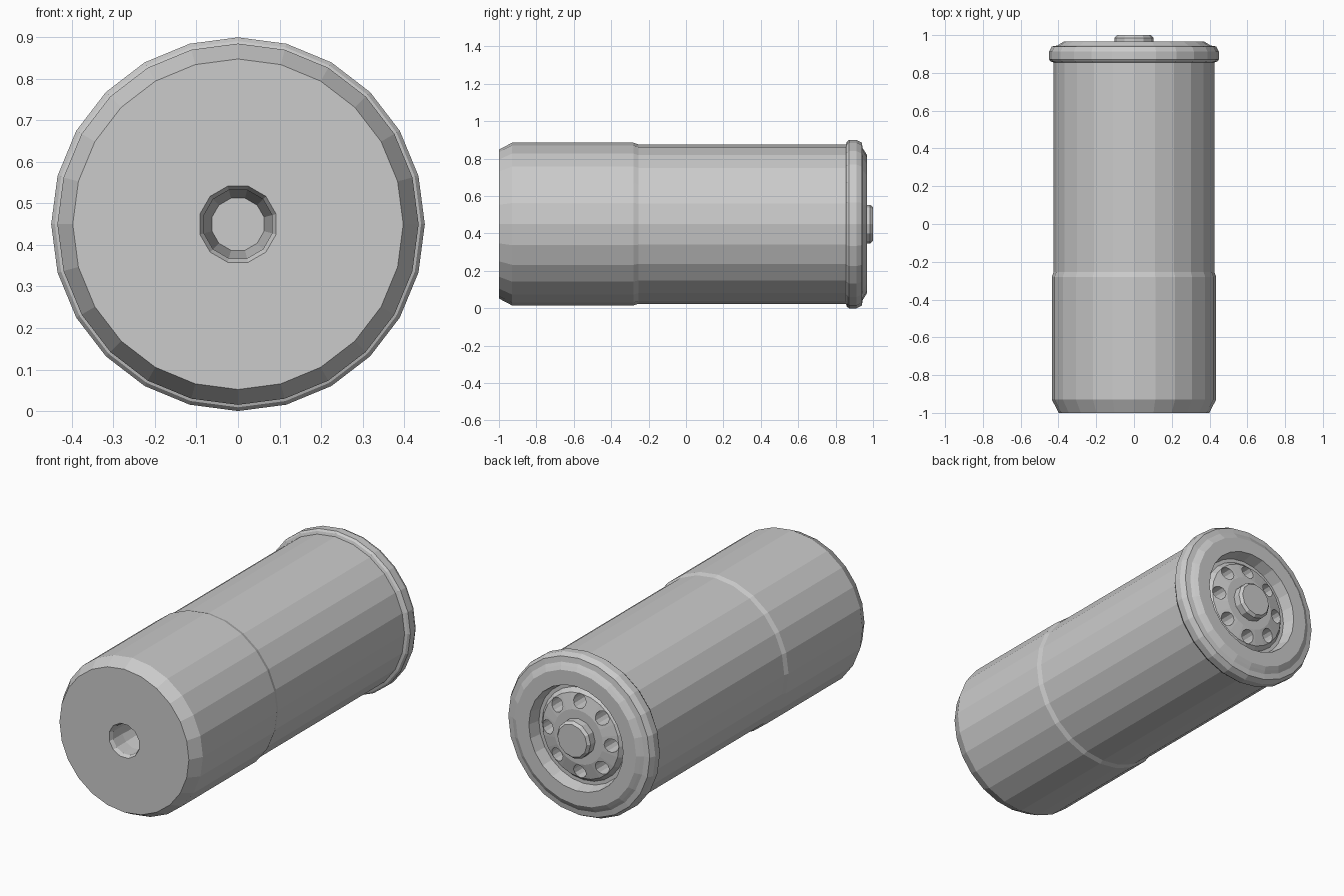
import bpy, bmesh
from math import sin, cos, pi

if "Cube" in bpy.data.objects:
    bpy.data.objects.remove(bpy.data.objects["Cube"])

CZ = 0.45  # height of the long axis


def lathe(name, profile, sides, phase=0.0, twist=0.0, cx=0.0, cz=CZ):
    """Closed solid turned about a y axis; profile is (radius, y), twist per ring."""
    bm = bmesh.new()
    rings = []
    for k, (r, y) in enumerate(profile):
        a0 = phase + twist * k
        rings.append([bm.verts.new((cx + r * sin(a0 + 2 * pi * i / sides), y,
                                    cz + r * cos(a0 + 2 * pi * i / sides)))
                      for i in range(sides)])
    for a, b in zip(rings, rings[1:]):
        for i in range(sides):
            j = (i + 1) % sides
            bm.faces.new((a[i], a[j], b[j], b[i]))
    bm.faces.new(rings[0])
    bm.faces.new(rings[-1])
    bmesh.ops.recalc_face_normals(bm, faces=bm.faces)
    me = bpy.data.meshes.new(name)
    bm.to_mesh(me)
    bm.free()
    ob = bpy.data.objects.new(name, me)
    bpy.context.collection.objects.link(ob)
    return ob


def cut(target, cutter):
    """Subtract the cutter, apply, and remove it."""
    mod = target.modifiers.new("cut", 'BOOLEAN')
    mod.operation = 'DIFFERENCE'
    mod.solver = 'EXACT'
    mod.object = cutter
    cutter.hide_render = True
    bpy.context.view_layer.objects.active = target
    bpy.ops.object.modifier_apply(modifier=mod.name)
    bpy.data.objects.remove(cutter)


# Main body: chamfered front sleeve, thinner rear tube, rolled rim and dished base
casing = lathe("casing", [
    (0.398, -1.0), (0.435, -0.93), (0.435, -0.28), (0.426, -0.255),
    (0.426, 0.855), (0.441, 0.86), (0.45, 0.872), (0.45, 0.912),
    (0.435, 0.94), (0.405, 0.945), (0.39, 0.955), (0.37, 0.967),
    (0.29, 0.967), (0.275, 0.90), (0.255, 0.90), (0.235, 0.925),
    (0.15, 0.945), (0.09, 0.945)], 24)

# Tapered twisted bore in the front face
cut(casing, lathe("bore_cutter", [
    (0.095, -1.02), (0.095, -1.0), (0.085, -0.98), (0.085, -0.90),
    (0.065, -0.72)], 12, phase=pi / 12, twist=0))

# Ring of eight vent holes in the base dish
for i in range(8):
    a = i * pi / 4
    cut(casing, lathe("vent_cutter", [(0.038, 0.84), (0.038, 1.0)], 12,
                      cx=0.195 * cos(a), cz=CZ + 0.195 * sin(a)))

# Centre boss on the base
lathe("base_boss", [(0.103, 0.93), (0.103, 0.985), (0.09, 1.0)], 12)
